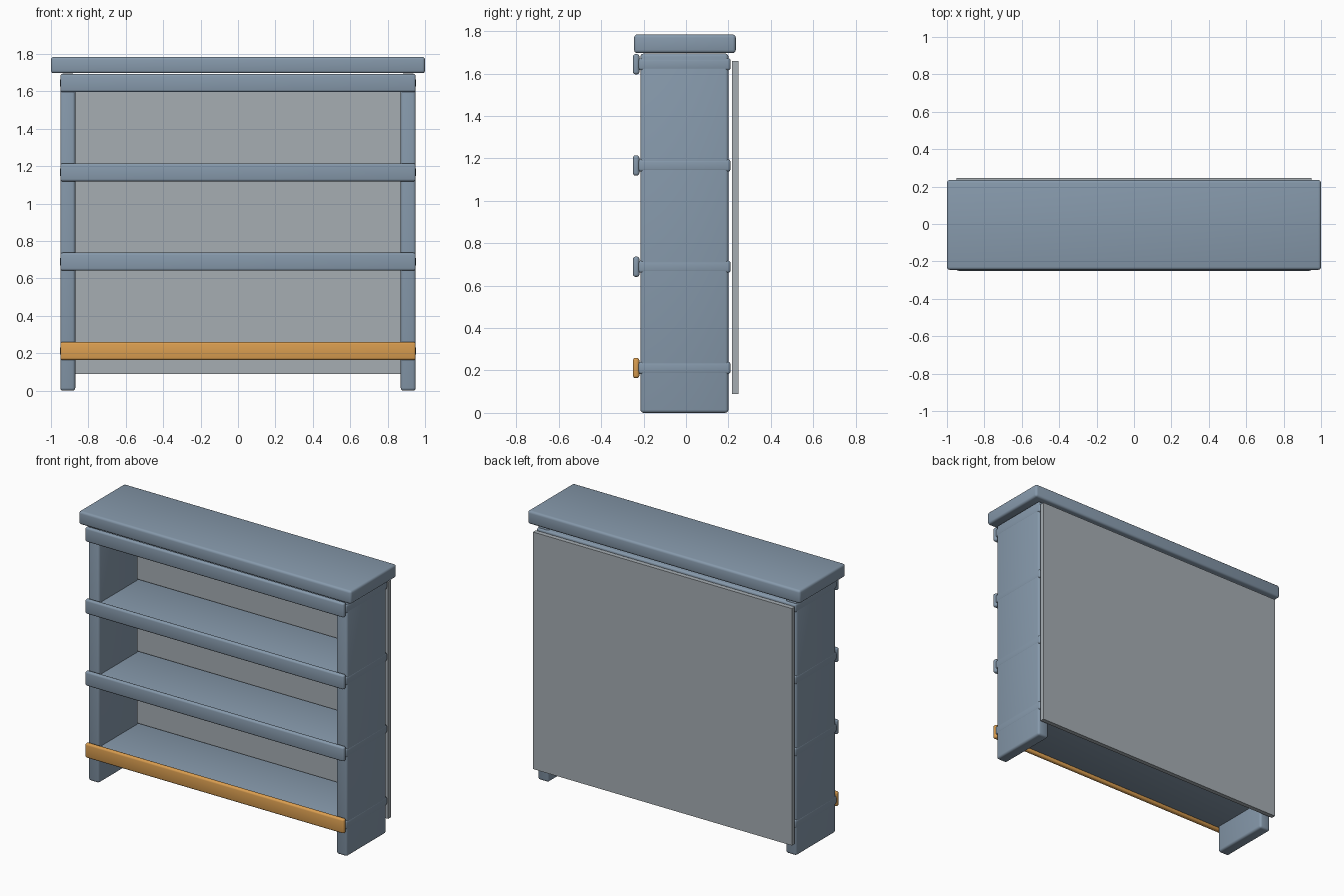
import bpy
import math

default = bpy.data.objects.get("Cube")
if default:
    bpy.data.objects.remove(default, do_unlink=True)


def material(name, rgb):
    m = bpy.data.materials.new(name)
    m.use_nodes = True
    m.diffuse_color = (*rgb, 1)
    m.node_tree.nodes["Principled BSDF"].inputs["Base Color"].default_value = (*rgb, 1)
    return m


blue_grey = material("blue grey paint", (0.24, 0.32, 0.41))
pale_grey = material("pale grey board", (0.38, 0.42, 0.45))
orange = material("orange trim", (0.70, 0.34, 0.08))


def board(name, x, y, z, mat, bevel=0.0):
    """Board spanning the (min, max) pairs x, y and z, with rounded edges."""
    spans = (x, y, z)
    bpy.ops.mesh.primitive_cube_add(size=1, location=[(a + b) / 2 for a, b in spans])
    ob = bpy.context.object
    ob.name = name
    ob.scale = [b - a for a, b in spans]
    bpy.ops.object.transform_apply(location=False, rotation=False, scale=True)
    ob.data.materials.append(mat)
    if bevel:
        mod = ob.modifiers.new("rounded edges", "BEVEL")
        mod.width = bevel
        mod.segments = 3
        bpy.ops.object.modifier_apply(modifier=mod.name)
        bpy.ops.object.shade_smooth_by_angle(angle=math.radians(35))
    return ob


# Side panels, which also form the feet
for side, s in (("left", 1), ("right", -1)):
    board(side + "_side", sorted((s * 0.87, s * 0.95)), (-0.215, 0.2), (0, 1.695),
          blue_grey, 0.015)

# Overhanging top
board("top", (-1, 1), (-0.245, 0.235), (1.697, 1.785), blue_grey, 0.015)

# Shelves running through the sides, each with a front rail
names = ("bottom", "lower", "upper", "top")
for i, name in enumerate(names):
    z = 0.212 + i * 0.4775
    board(name + "_shelf", (-0.951, 0.951), (-0.225, 0.21), (z - 0.029, z + 0.029),
          blue_grey, 0.012)
    board(name + "_front_rail", (-0.95, 0.95), (-0.25, -0.22), (z - 0.048, z + 0.048),
          orange if i == 0 else blue_grey, 0.012)

# Thin back board, standing just clear of the shelves
board("back_board", (-0.95, 0.95), (0.217, 0.247), (0.088, 1.66), pale_grey)
